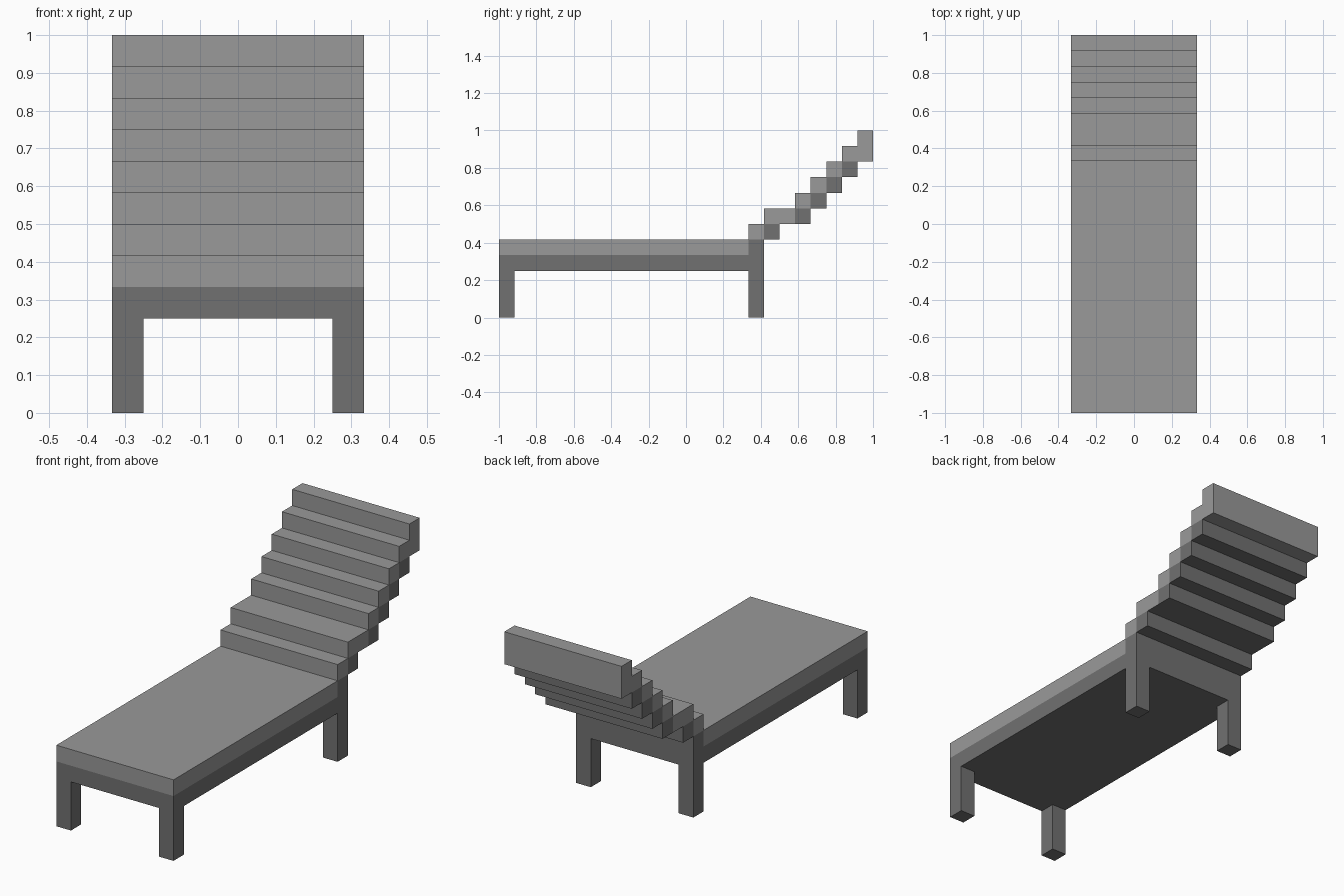
import bpy
import bmesh

if "Cube" in bpy.data.objects:
    bpy.data.objects.remove(bpy.data.objects["Cube"], do_unlink=True)

U = 1 / 12  # one block of the design grid


def material(name, value):
    mat = bpy.data.materials.new(name)
    mat.use_nodes = True
    colour = (value, value, value, 1)
    mat.diffuse_color = colour
    mat.node_tree.nodes["Principled BSDF"].inputs["Base Color"].default_value = colour
    return mat


LIGHT = material("light grey", 0.32)
DARK = material("dark grey", 0.165)

SIDES = {"front": (0, -1, 0), "back": (0, 1, 0), "top": (0, 0, 1), "bottom": (0, 0, -1)}


def block(name, x, y, z, mat, hidden=(), dark_below=False):
    """Box spanning the given ranges in blocks, without the faces hidden by neighbours."""
    bm = bmesh.new()
    bmesh.ops.create_cube(bm, size=1)
    for v in bm.verts:
        for axis, (low, high) in enumerate((x, y, z)):
            v.co[axis] = U * (high if v.co[axis] > 0 else low)
    bm.normal_update()
    if dark_below:
        for f in bm.faces:
            f.material_index = int(f.normal.z < -0.5)
    covered = [f for f in bm.faces
               if any(f.normal.dot(SIDES[h]) > 0.5 for h in hidden)]
    bmesh.ops.delete(bm, geom=covered, context="FACES")
    mesh = bpy.data.meshes.new(name)
    bm.to_mesh(mesh)
    bm.free()
    mesh.materials.append(mat)
    if dark_below:
        mesh.materials.append(DARK)
    obj = bpy.data.objects.new(name, mesh)
    bpy.context.collection.objects.link(obj)
    return obj


WIDE = (-4, 4)

# Bed: frame, cushion and the rail that carries the backrest
block("seat_frame", WIDE, (-12, 5), (3, 4), DARK, ["top"])
block("seat_cushion", WIDE, (-12, 4), (4, 5), LIGHT, ["bottom", "back"])
block("back_rail", WIDE, (4, 5), (4, 5), DARK, ["front", "top", "bottom"])

# Four legs
for end, y in (("front", -12), ("back", 4)):
    for side, x in (("left", 3), ("right", -4)):
        block(f"{end}_{side}_leg", (x, x + 1), (y, y + 1), (0, 3), DARK, ["top"])

# Stepped backrest: light slats, each with a dark slat behind
block("back_slat_1", WIDE, (4, 5), (5, 6), LIGHT, ["back", "bottom"])
block("back_slat_2", WIDE, (5, 7), (6, 7), LIGHT, ["back"], dark_below=True)
for i in range(4):
    block(f"back_slat_{i + 3}", WIDE, (7 + i, 8 + i), (7 + i, 8 + i), LIGHT,
          ["back", "bottom"])
block("back_support_1", WIDE, (5, 6), (5, 6), DARK, ["front", "top"])
for i in range(4):
    block(f"back_support_{i + 2}", WIDE, (7 + i, 8 + i), (6 + i, 7 + i), DARK,
          ["front", "top"])

# Tall top slat
block("head_slat", WIDE, (11, 12), (10, 12), LIGHT)
